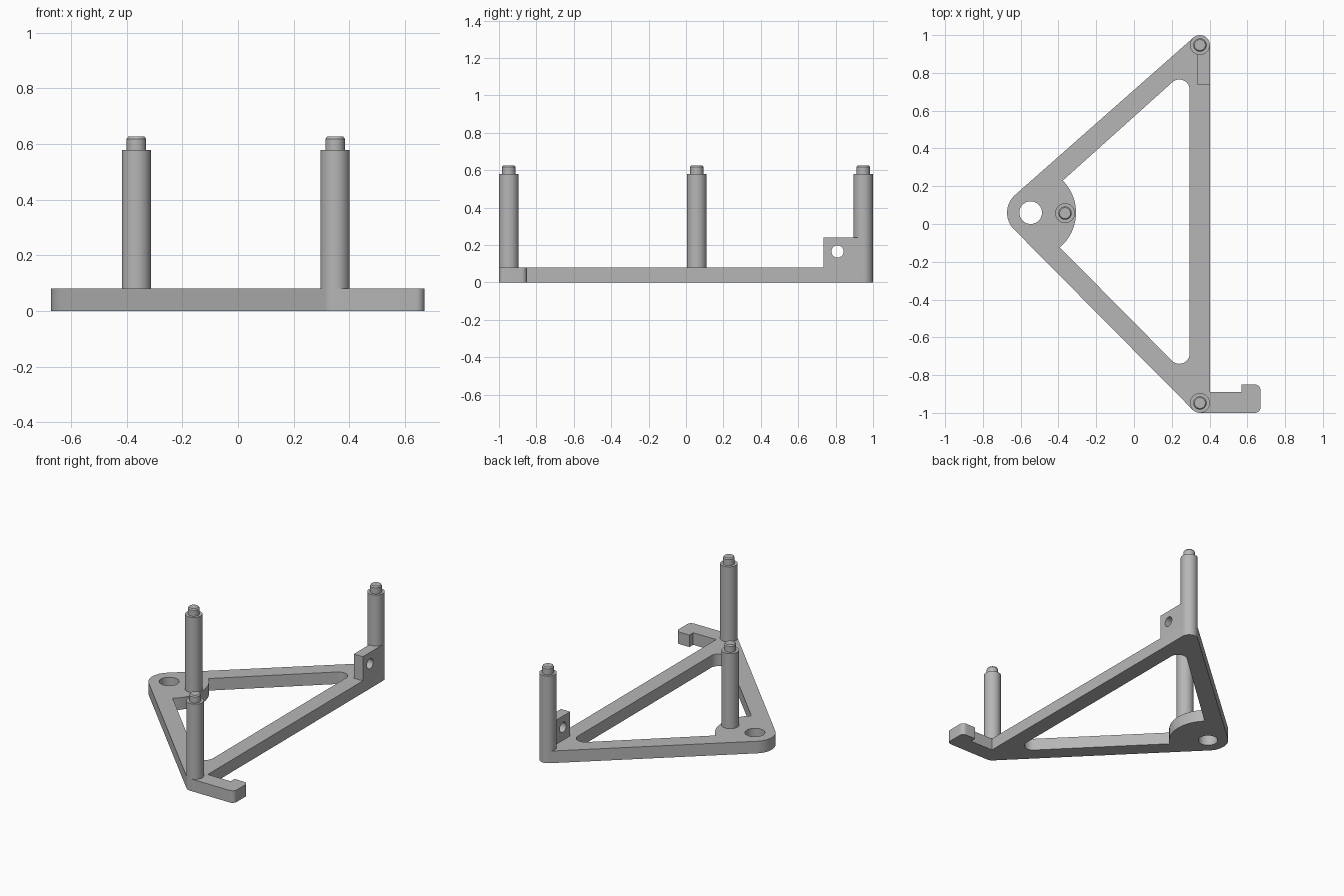
import bpy, bmesh
from math import sin, cos, radians

cube = bpy.data.objects.get("Cube")
if cube:
    bpy.data.objects.remove(cube, do_unlink=True)

THICK = 0.08
POST_R = 0.0525
EYE = (-0.547, 0.06)
BACK = (0.349, 0.9475)
FRONT = (0.349, -0.9475)

grey = bpy.data.materials.new("plain grey")
grey.use_nodes = True
tone = (0.47, 0.47, 0.47, 1)
grey.diffuse_color = tone
grey.node_tree.nodes["Principled BSDF"].inputs["Base Color"].default_value = tone


def arc(center, r, start, end, steps=16):
    angles = [radians(start + (end - start) * i / steps) for i in range(steps + 1)]
    return [(center[0] + r * cos(a), center[1] + r * sin(a)) for a in angles]


def circle(center, r):
    return arc(center, r, 0, 360, 48)[:-1]


def finish(obj):
    bpy.ops.object.select_all(action='DESELECT')
    obj.select_set(True)
    bpy.context.view_layer.objects.active = obj
    if obj.type == 'CURVE':
        bpy.ops.object.convert(target='MESH')
        obj = bpy.context.object
    obj.data.materials.clear()
    obj.data.materials.append(grey)
    bpy.ops.object.shade_smooth_by_angle(angle=radians(30))


def slab(name, loops, thickness, location, rotation=(0, 0, 0)):
    """Filled outline with holes, extruded evenly about its plane."""
    curve = bpy.data.curves.new(name, 'CURVE')
    curve.dimensions = '2D'
    curve.fill_mode = 'BOTH'
    curve.extrude = thickness / 2
    for loop in loops:
        spline = curve.splines.new('POLY')
        spline.points.add(len(loop) - 1)
        for point, (x, y) in zip(spline.points, loop):
            point.co = (x, y, 0, 1)
        spline.use_cyclic_u = True
    obj = bpy.data.objects.new(name, curve)
    obj.location = location
    obj.rotation_euler = rotation
    bpy.context.collection.objects.link(obj)
    finish(obj)


def lathe(name, profile, xy):
    bm = bmesh.new()
    verts = [bm.verts.new((r, 0, z)) for r, z in profile]
    edges = [bm.edges.new(pair) for pair in zip(verts, verts[1:])]
    bmesh.ops.spin(bm, geom=verts + edges, cent=(0, 0, 0), axis=(0, 0, 1),
                   angle=radians(360), steps=48)
    bmesh.ops.remove_doubles(bm, verts=bm.verts, dist=0.0001)
    bmesh.ops.recalc_face_normals(bm, faces=bm.faces)
    mesh = bpy.data.meshes.new(name)
    bm.to_mesh(mesh)
    bm.free()
    obj = bpy.data.objects.new(name, mesh)
    obj.location = (*xy, 0)
    bpy.context.collection.objects.link(obj)
    finish(obj)


# Triangular frame with a hook at the front corner
outline = (
    arc(BACK, POST_R, 0, 131.3)
    + arc(EYE, 0.125, 131.3, 224.8, 24)
    + arc(FRONT, POST_R, 224.8, 270)
    + arc((0.64, -0.97), 0.03, -90, 0, 8)
    + arc((0.64, -0.88), 0.03, 0, 90, 8)
    + [(0.57, -0.85), (0.57, -0.89), (0.4015, -0.89)]
)
# Central opening, bulged inward by the round pad
opening = (
    arc((0.24, 0.71), 0.055, 0, 131.5)
    + arc(EYE, 0.24, 45, -50, 24)
    + arc((0.24, -0.685), 0.055, 225, 360)
)
slab("frame", [outline, opening, circle(EYE, 0.06)], THICK, (0, 0, THICK / 2))

# Upright bracket with a cross hole
plate = [(0.735, THICK), (BACK[1], THICK), (BACK[1], 0.24), (0.735, 0.24)]
slab("bracket", [plate, circle((0.81, 0.165), 0.033)], 0.0665,
     (0.36825, 0, 0), (radians(90), 0, radians(90)))

# Stepped posts with chamfered tips
profile = [(0, THICK), (POST_R, THICK), (POST_R, 0.578), (0.035, 0.578),
           (0.035, 0.618), (0.029, 0.626), (0, 0.626)]
for name, xy in (("back_post", BACK), ("front_post", FRONT),
                 ("pad_post", (-0.365, 0.0575))):
    lathe(name, profile, xy)
